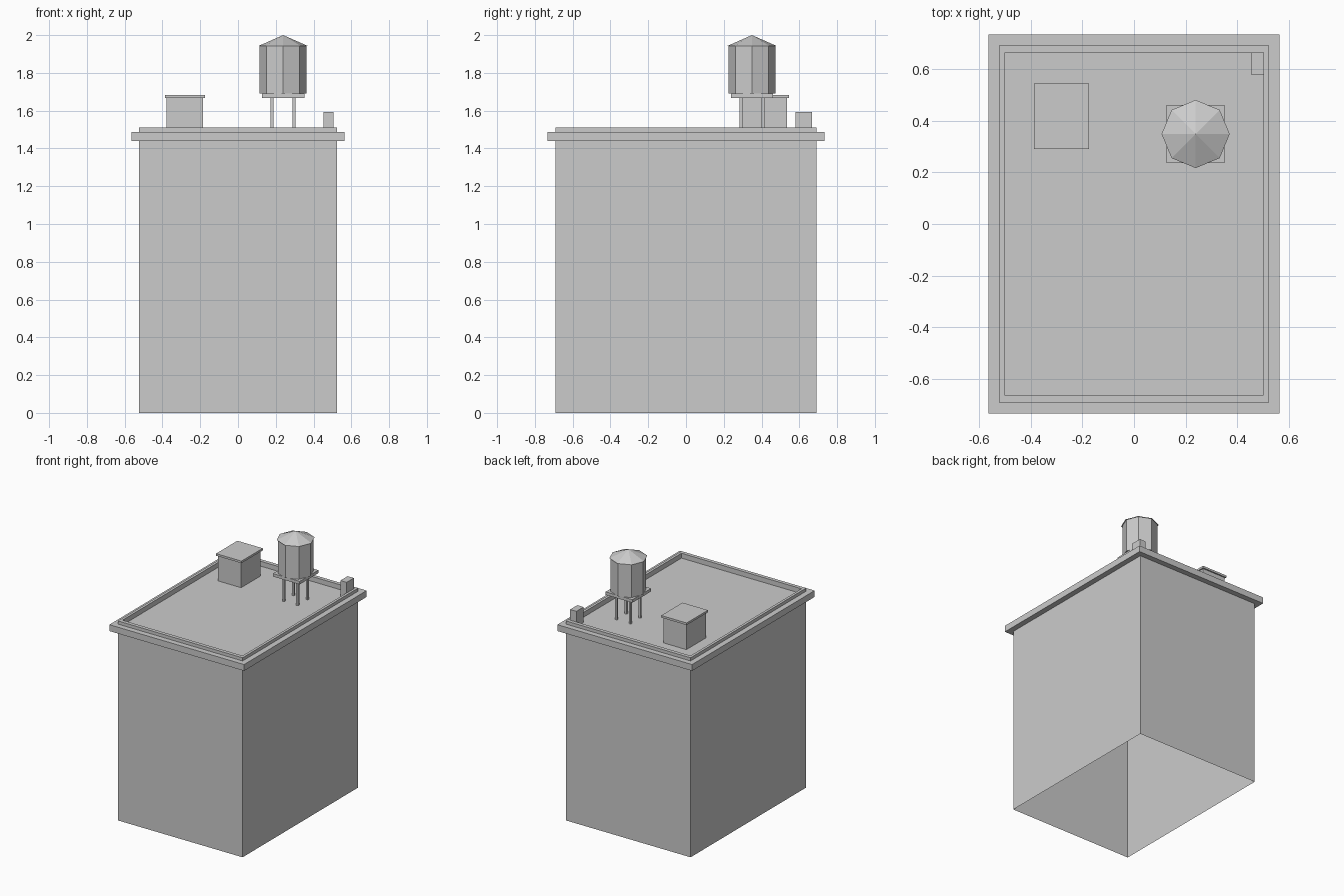
import bpy
import bmesh
from math import pi
from mathutils import Matrix

cube = bpy.data.objects.get("Cube")
if cube:
    bpy.data.objects.remove(cube, do_unlink=True)

GREY = (0.6, 0.6, 0.6, 1)
mat = bpy.data.materials.new("plain grey")
mat.use_nodes = True
mat.diffuse_color = GREY
mat.node_tree.nodes["Principled BSDF"].inputs["Base Color"].default_value = GREY


def finish(name, bm):
    mesh = bpy.data.meshes.new(name)
    bm.to_mesh(mesh)
    bm.free()
    mesh.materials.append(mat)
    obj = bpy.data.objects.new(name, mesh)
    bpy.context.collection.objects.link(obj)
    return obj


def box(name, x, y, z):
    """Box from (min, max) ranges on each axis."""
    bm = bmesh.new()
    size = [r[1] - r[0] for r in (x, y, z)]
    mid = [(r[0] + r[1]) / 2 for r in (x, y, z)]
    bmesh.ops.create_cube(bm, size=1, matrix=Matrix.Translation(mid) @ Matrix.Diagonal((*size, 1)))
    return finish(name, bm)


def prism(name, centre, r_low, r_high, z):
    """Eight-sided column or cone with corners on the axes."""
    bm = bmesh.new()
    move = Matrix.Translation((*centre, (z[0] + z[1]) / 2))
    bmesh.ops.create_cone(bm, cap_ends=True, segments=8, radius1=r_low, radius2=r_high,
                          depth=z[1] - z[0], matrix=move @ Matrix.Rotation(pi / 2, 4, "Z"))
    return finish(name, bm)


# Building shell: one stepped profile swept round a rectangle, open underneath
ROOF = 1.475
profile = [(0.523, 0.692, 0), (0.523, 0.692, 1.44), (0.565, 0.734, 1.44), (0.565, 0.734, 1.488),
           (0.523, 0.692, 1.488), (0.523, 0.692, 1.512), (0.503, 0.664, 1.512), (0.503, 0.664, ROOF)]
bm = bmesh.new()
rings = [[bm.verts.new((sx * hx, sy * hy, z)) for sx, sy in ((-1, -1), (1, -1), (1, 1), (-1, 1))]
         for hx, hy, z in profile]
for low, high in zip(rings, rings[1:]):
    for i in range(4):
        j = (i + 1) % 4
        bm.faces.new((low[i], low[j], high[j], high[i]))
bm.faces.new(rings[-1])
finish("building_shell", bm)

# Stair hut and its lid
box("stair_hut", (-0.378, -0.184), (0.3, 0.535), (ROOF, 1.667))
box("stair_hut_lid", (-0.387, -0.174), (0.29, 0.545), (1.667, 1.683))

# Chimney in the back corner
box("chimney", (0.453, 0.505), (0.58, 0.666), (ROOF, 1.593))

# Water tower
TX, TY = 0.239, 0.349
for side, sx in (("right", -1), ("left", 1)):
    for end, sy in (("front", -1), ("back", 1)):
        x, y = TX + sx * 0.058, TY + sy * 0.058
        box(f"tower_leg_{end}_{side}", (x - 0.008, x + 0.008), (y - 0.008, y + 0.008), (ROOF, 1.667))
box("tower_platform", (TX - 0.112, TX + 0.112), (TY - 0.112, TY + 0.112), (1.667, 1.69))
prism("water_tank", (TX, TY), 0.124, 0.124, (1.69, 1.942))
prism("water_tank_roof", (TX, TY), 0.132, 0, (1.942, 2))
